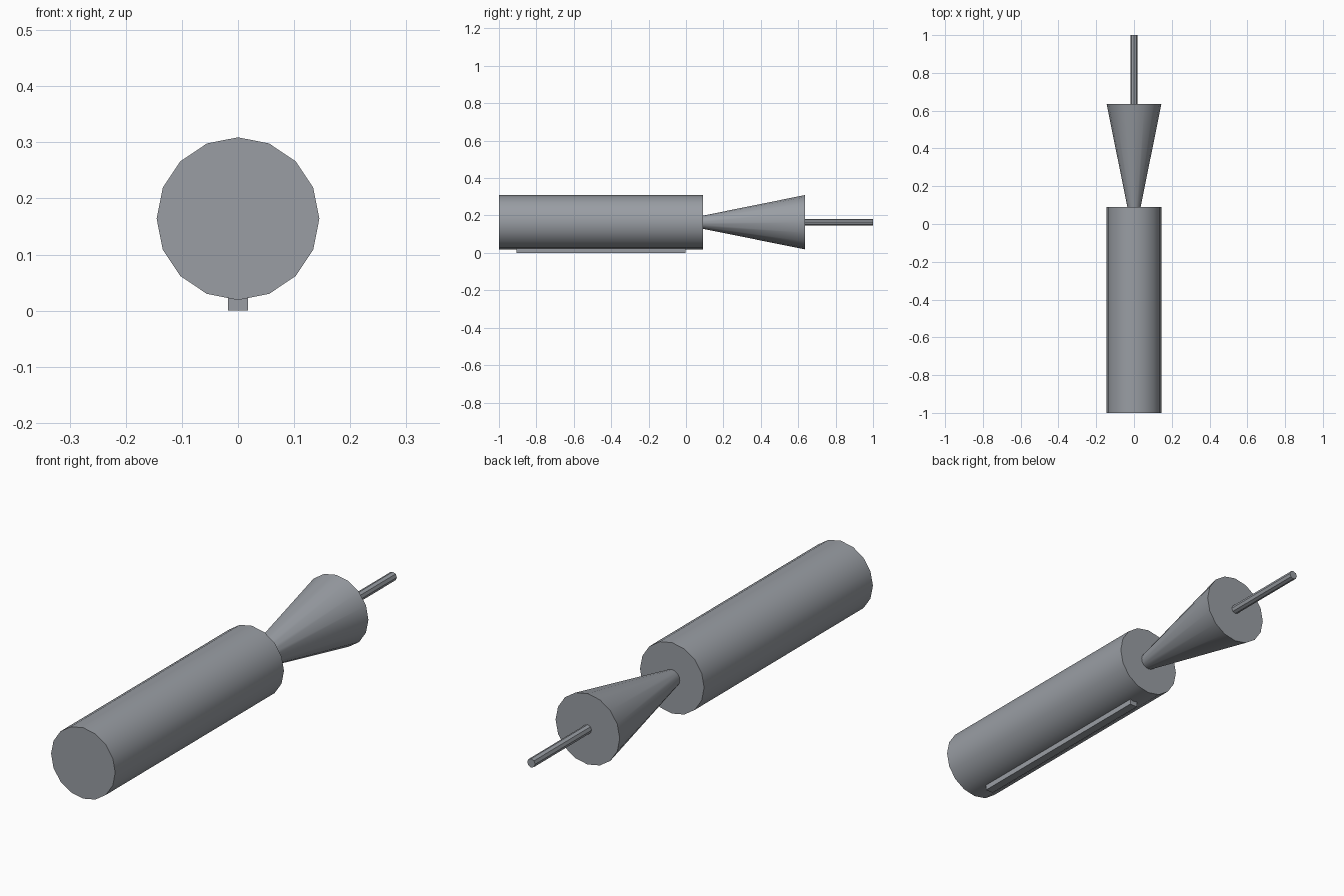
import bpy
from math import radians

if "Cube" in bpy.data.objects:
    bpy.data.objects.remove(bpy.data.objects["Cube"])

AXIS_Z = 0.164

# Dark slate metal
metal = bpy.data.materials.new("slate_metal")
metal.diffuse_color = (0.32, 0.34, 0.37, 1)
metal.use_nodes = True
metal.node_tree.nodes["Principled BSDF"].inputs["Base Color"].default_value = metal.diffuse_color


def round_part(name, y0, y1, r0, r1, sides=16):
    """Straight or tapered round part running along y."""
    bpy.ops.mesh.primitive_cone_add(
        vertices=sides, radius1=r0, radius2=r1, depth=y1 - y0,
        location=(0, (y0 + y1) / 2, AXIS_Z), rotation=(radians(-90), 0, 0))
    ob = bpy.context.object
    ob.name = name
    ob.data.materials.append(metal)
    bpy.ops.object.transform_apply(location=False, rotation=True, scale=True)
    bpy.ops.object.shade_smooth_by_angle(angle=radians(30))


# Main body, flared nozzle and thin faceted tail rod
round_part("body_cylinder", -1.0, 0.09, 0.145, 0.145)
round_part("flared_nozzle", 0.09, 0.635, 0.035, 0.145)
round_part("tail_rod", 0.635, 1.0, 0.018, 0.018, sides=8)

# Mounting rail under the body, sunk slightly into it
bpy.ops.mesh.primitive_cube_add(size=1, location=(0, -0.455, 0.0175))
rail = bpy.context.object
rail.name = "mounting_rail"
rail.scale = (0.035, 0.905, 0.035)
rail.data.materials.append(metal)
bpy.ops.object.transform_apply(location=False, rotation=False, scale=True)
